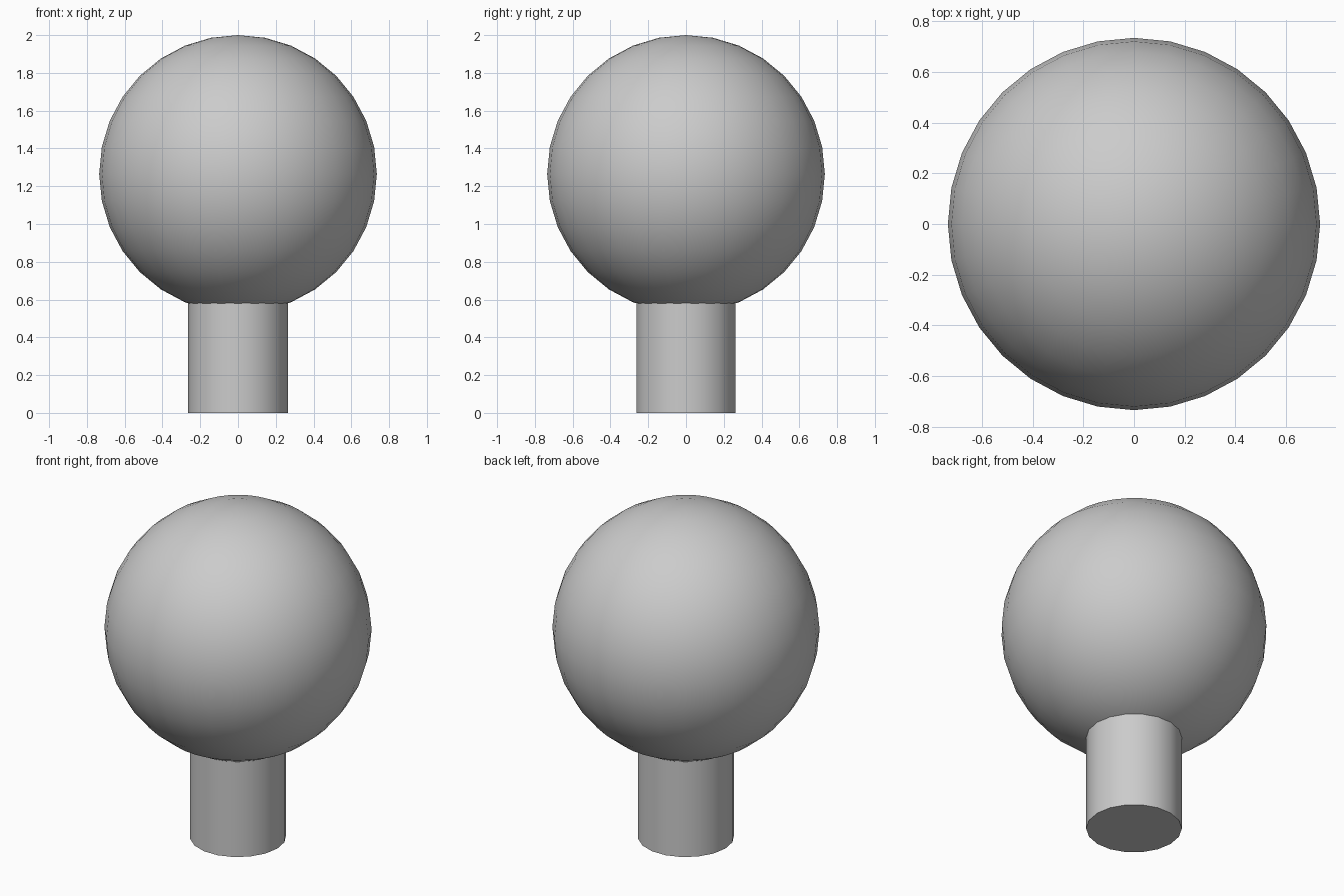
import bpy
import math

if "Cube" in bpy.data.objects:
    bpy.data.objects.remove(bpy.data.objects["Cube"])

RADIUS = 0.735        # ball radius
POST_R = 0.265        # post radius
POST_H = 0.62         # post top ends just inside the ball


def finish(name):
    """Name the new part and smooth it, keeping the cap rims sharp."""
    obj = bpy.context.object
    obj.name = name
    obj.data.name = name
    bpy.ops.object.shade_smooth_by_angle(angle=math.radians(30))
    return obj


# Round ball on top
bpy.ops.mesh.primitive_uv_sphere_add(
    segments=32, ring_count=16, radius=RADIUS, location=(0, 0, 2 - RADIUS))
finish("ball")

# 18-sided post, turned so that a corner points along x
bpy.ops.mesh.primitive_cylinder_add(
    vertices=18, radius=POST_R, depth=POST_H, location=(0, 0, POST_H / 2),
    rotation=(0, 0, math.pi / 2))
finish("post")
